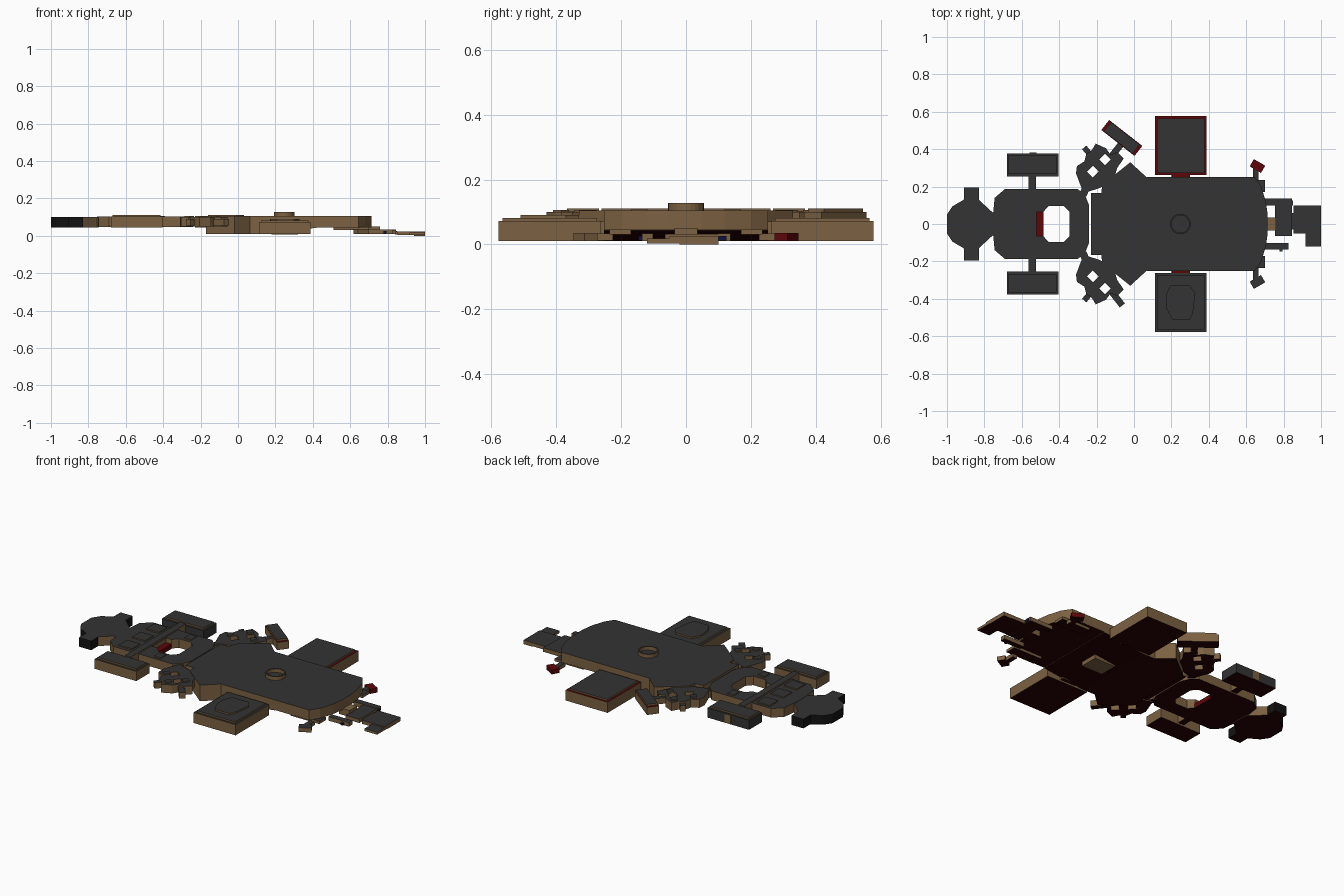
import bpy, bmesh, math
from mathutils import Vector

if "Cube" in bpy.data.objects:
    bpy.data.objects.remove(bpy.data.objects["Cube"])


def material(name, r, g, b):
    m = bpy.data.materials.new(name)
    m.diffuse_color = (r, g, b, 1)
    m.use_nodes = True
    m.node_tree.nodes["Principled BSDF"].inputs["Base Color"].default_value = m.diffuse_color
    return m


GREY = material("charcoal", 0.033, 0.033, 0.033)
TAN = material("tan", 0.20, 0.12, 0.055)
UNDER = material("dark_maroon", 0.02, 0.0, 0.001)
BLACK = material("black", 0.006, 0.006, 0.006)
RED = material("red", 0.11, 0.002, 0.003)
BLUE = material("navy", 0.005, 0.006, 0.05)


def prism(name, outer, z0, z1, holes=(), top=GREY, side=TAN, under=UNDER, adjust=None):
    """Extrude a 2D outline (with optional holes); colour by face direction."""
    bm = bmesh.new()
    for loop in (outer, *holes):
        vs = [bm.verts.new((x, y, z0)) for x, y in loop]
        for a, b in zip(vs, vs[1:] + vs[:1]):
            bm.edges.new((a, b))
    bmesh.ops.triangle_fill(bm, use_beauty=True, edges=bm.edges[:])
    ext = bmesh.ops.extrude_face_region(bm, geom=bm.faces[:])
    for v in ext["geom"]:
        if isinstance(v, bmesh.types.BMVert):
            v.co.z = z1
    if adjust:
        for v in bm.verts:
            adjust(v)
    bmesh.ops.recalc_face_normals(bm, faces=bm.faces[:])
    bmesh.ops.dissolve_limit(bm, angle_limit=0.01, verts=bm.verts[:], edges=bm.edges[:])
    bm.normal_update()
    for f in bm.faces:
        f.material_index = 0 if f.normal.z > 0.5 else 2 if f.normal.z < -0.5 else 1
    me = bpy.data.meshes.new(name)
    bm.to_mesh(me)
    bm.free()
    for m in (top, side, under):
        me.materials.append(m)
    ob = bpy.data.objects.new(name, me)
    bpy.context.collection.objects.link(ob)
    return ob


def rect(x0, x1, y0, y1):
    return [(x0, y0), (x1, y0), (x1, y1), (x0, y1)]


def turned(cx, cy, lx, ly, deg, s=1):
    """Rotated rectangle, mirrored in y when s is -1."""
    c, n = math.cos(math.radians(deg)), math.sin(math.radians(deg))
    return [(cx + x * c - y * n, s * (cy + x * n + y * c))
            for x, y in rect(-lx / 2, lx / 2, -ly / 2, ly / 2)]


def mirrored(half):
    """Close a half outline by reflecting it across the centre line."""
    return half + [(x, -y) for x, y in reversed(half)]


def flip(pts, s):
    return [(x, s * y) for x, y in pts]


# Nose pod
nose = prism("nose_pod", mirrored([(-1, .05), (-.97, .095), (-.91, .13), (-.91, .195), (-.83, .195),
             (-.83, .13), (-.765, .07), (-.745, .055)]), .045, .10)
nose.data.materials.append(BLACK)
for f in nose.data.polygons:
    if f.center.x < -.82 and abs(f.normal.z) < .5:
        f.material_index = 3

# Front chassis with cockpit opening and red seat
prism("front_chassis", mirrored([(-.755, .04), (-.745, .14), (-.69, .187), (-.30, .187), (-.26, .15), (-.24, .10)]),
      .048, .102,
      holes=[mirrored([(-.52, .065), (-.485, .065), (-.455, .097), (-.375, .097), (-.345, .065)])])
prism("cockpit_seat", rect(-.522, -.483, -.066, .066), .047, .075, top=RED, side=RED)
prism("front_axle", rect(-.565, -.525, -.26, .26), .055, .11)
for i, y in enumerate((-.125, 0, .13)):
    prism(f"deck_hatch_{i}", rect(-.67, -.585, y - .04, y + .04), .10, .108)

for s, side in ((1, "left"), (-1, "right")):
    # Front wheels
    wall = GREY if s > 0 else TAN
    prism(f"front_wheel_{side}", flip(rect(-.68, -.405, .255, .378), s), .045, .102, side=wall)
    prism(f"front_wheel_cap_{side}", flip(rect(-.67, -.415, .268, .366), s), .10, .111)
    prism(f"small_hatch_{side}", flip(rect(-.435, -.39, .117, .17), s), .10, .107)

    # Steering joint: scalloped plate with two diamond openings
    prism(f"joint_plate_{side}", flip([(-.27, .165), (-.31, .27), (-.305, .31), (-.265, .335), (-.255, .375),
          (-.225, .395), (-.205, .43), (-.15, .405), (-.125, .37), (-.09, .385), (-.055, .35),
          (-.09, .30), (-.11, .23), (-.19, .19)], s), .05, .10,
          holes=[turned(-.22, .28, .045, .045, 45, s), turned(-.155, .345, .045, .045, 45, s)])
    prism(f"joint_stub_{side}", turned(-.25, .39, .03, .05, 40, s), .055, .09)
    prism(f"joint_link_{side}", turned(-.255, .195, .04, .09, -25, s), .055, .095)
    prism(f"joint_arm_{side}", turned(-.09, .40, .035, .09, -38, s), .055, .09)
    for i, (x, y) in enumerate(((-.26, .30), (-.19, .385), (-.12, .32))):
        prism(f"joint_bolt_{side}_{i}", turned(x, y, .035, .035, 42, s), .10, .106)

    # Rear wheels
    prism(f"rear_wheel_{side}", flip(rect(.112, .388, .262, .577), s), .01, .073,
          top=RED if s > 0 else GREY)
    prism(f"rear_wheel_cap_{side}", flip(rect(.124, .376, .274, .565), s), .07, .082)
    prism(f"rear_axle_{side}", flip(rect(.20, .30, .24, .27), s), .02, .07, top=RED)

    # Tail lights and their thin bracket
    tint = RED if s > 0 else GREY
    prism(f"tail_light_{side}", turned(.66, .31, .07, .045, -30, s), .01, .036, top=tint,
          side=RED if s > 0 else TAN)
    prism(f"tail_light_stem_{side}", turned(.65, .265, .03, .08, 0, s), .012, .034)
    prism(f"tail_bracket_{side}", flip(rect(.51, .70, .17, .235), s), .03, .046)

# Striped panel on one front wheel and outrigger on one joint
prism("wheel_stripe", rect(-.56, -.52, .37, .381), .047, .10)
prism("outrigger_bar", turned(-.065, .46, .225, .068, -38), .055, .10, top=RED)
prism("outrigger_cap", turned(-.065, .46, .195, .062, -38), .09, .111)
prism("wheel_badge_plate", [(.195, -.33), (.30, -.33), (.328, -.37), (.315, -.475), (.30, -.51), (.205, -.51),
      (.175, -.455), (.17, -.38)], .08, .091)

# Rear body: flat shell with rounded tail corners
prism("rear_body", mirrored([(-.23, .165), (-.175, .165), (-.17, .21), (-.02, .33), (.065, .252), (.645, .252),
      (.68, .20), (.705, .12), (.715, .05)]), .045, .105)


def slope(v):
    if v.co.x > .3 and v.co.z < .03:
        v.co.z = .043


prism("belly", mirrored([(-.17, .21), (-.02, .33), (.065, .252), (.15, .252), (.42, .252)]), .01, .046, adjust=slope)
prism("belly_pad", rect(.18, .32, -.055, .055), .006, .05, under=TAN)

# Turret ring on the deck
ring = [[(.248 + r * math.cos(i * math.tau / 24), r * math.sin(i * math.tau / 24)) for i in range(24)]
        for r in (.055, .047)]
prism("turret_ring", ring[0], .10, .127, holes=[ring[1]])

# Tail assembly
prism("tail_neck", rect(.69, .76, -.035, .035), .012, .05, top=TAN)
prism("tail_block", rect(.755, .845, -.065, .10), .01, .032)
prism("tail_bar_left", rect(.69, .845, .10, .137), .01, .034)
prism("tail_bar_right", rect(.69, .825, -.135, -.102), .01, .034)
prism("tail_peg", rect(.778, .793, -.147, -.13), .012, .026, side=BLUE)
prism("tail_link", rect(.84, .86, -.03, .06), .008, .022)
prism("tail_plate", rect(.852, 1.0, -.052, .10), .003, .024)
prism("tail_tab", rect(.918, 1.0, -.12, -.05), .003, .018)
prism("tail_foot", rect(.94, 1.0, -.02, .10), 0, .01)
prism("tail_marker", rect(.835, .85, .10, .125), .012, .026, side=BLUE)
